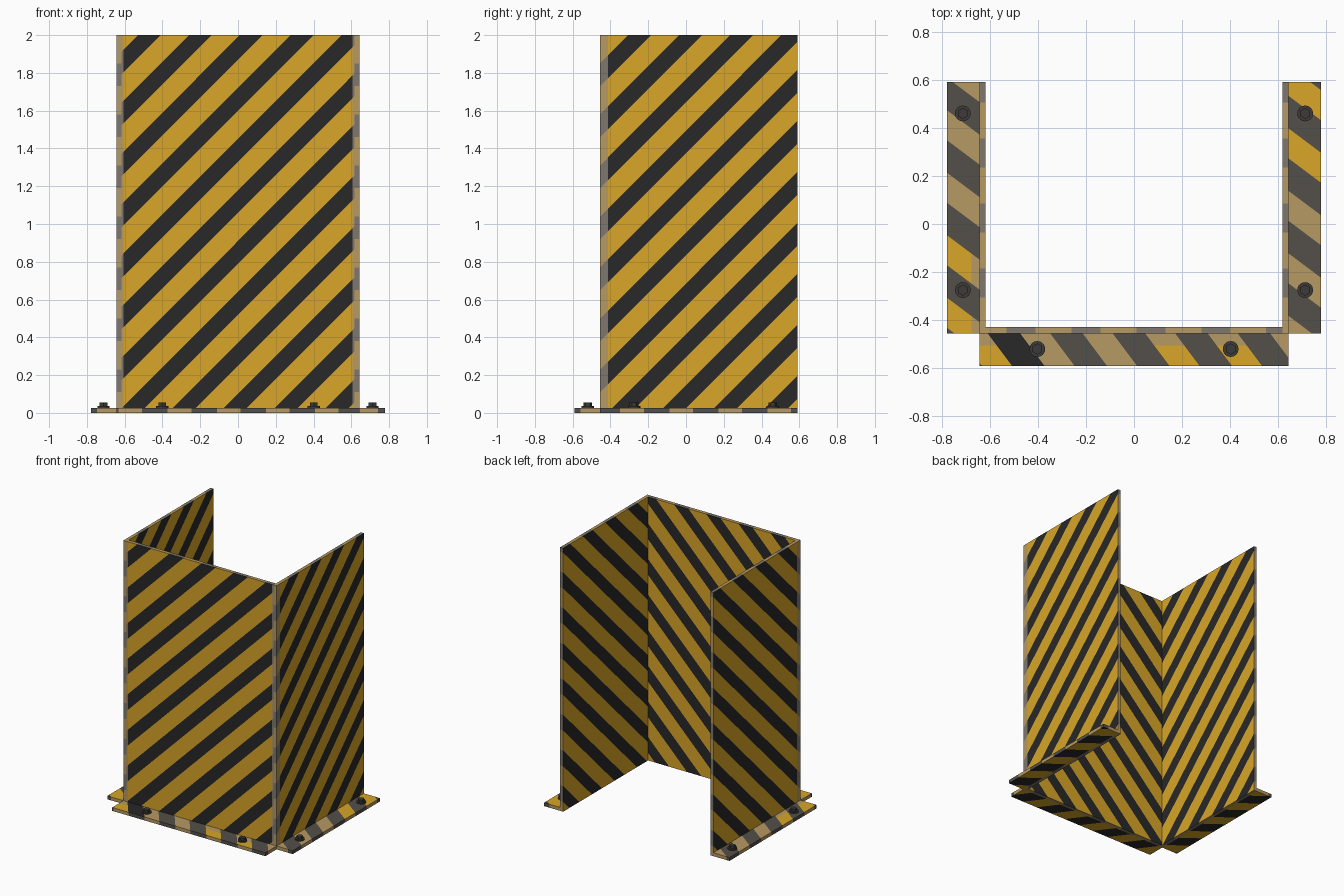
import bpy, bmesh, math
from mathutils import Vector

if "Cube" in bpy.data.objects:
    bpy.data.objects.remove(bpy.data.objects["Cube"])


def mat(name, rgb):
    m = bpy.data.materials.new(name)
    m.diffuse_color = (*rgb, 1)
    m.use_nodes = True
    m.node_tree.nodes["Principled BSDF"].inputs["Base Color"].default_value = m.diffuse_color
    return m


MATS = [mat("hazard_yellow", (0.69, 0.38, 0.021)),
        mat("hazard_black", (0.021, 0.021, 0.021)),
        mat("worn_tan", (0.47, 0.32, 0.125)),
        mat("worn_dark_grey", (0.088, 0.08, 0.068)),
        mat("worn_light_grey", (0.21, 0.185, 0.155))]
YELLOW, BLACK, TAN, DARK, GREY = range(5)
BOLT = mat("bolt_dark", (0.045, 0.043, 0.04))


def striped_box(name, lo, hi, grad, start, period, width, rule, extra=()):
    """Box cut along stripes where grad . p = start + k * period (+ width)."""
    lo, hi, grad = Vector(lo), Vector(hi), Vector(grad)
    bm = bmesh.new()
    bmesh.ops.create_cube(bm, size=1)
    for v in bm.verts:
        v.co = Vector([(a + b) / 2 + c * (b - a) for a, b, c in zip(lo, hi, v.co)])

    def cut(co, no):
        bmesh.ops.bisect_plane(bm, geom=bm.verts[:] + bm.edges[:] + bm.faces[:],
                               dist=1e-6, plane_co=co, plane_no=no)

    for co, no in extra:
        cut(Vector(co), Vector(no))
    vals = [grad.dot(v.co) for v in bm.verts]
    k0 = math.floor((min(vals) - start) / period)
    k1 = math.ceil((max(vals) - start) / period)
    for k in range(k0, k1 + 1):
        for d in (0, width):
            cut(grad * ((start + k * period + d) / grad.length_squared), grad)
    bm.normal_update()
    for f in bm.faces:
        c = f.calc_center_median()
        t = (grad.dot(c) - start) / period
        f.material_index = rule(c, f.normal, t % 1 < width / period, math.floor(t))
    me = bpy.data.meshes.new(name)
    bm.to_mesh(me)
    bm.free()
    for m in MATS:
        me.materials.append(m)
    ob = bpy.data.objects.new(name, me)
    bpy.context.collection.objects.link(ob)
    return ob


# Clean stripes on the panels, worn paint on thin edges and corner strips
def front_rule(c, n, dark, k):
    if abs(n.y) < 0.5 or (n.y < 0 and abs(c.x) > 0.605):
        return GREY if dark else TAN
    return BLACK if dark else YELLOW


def side_rule(c, n, dark, k):
    outer = n.x * c.x > 0
    if abs(n.x) < 0.5 or (outer and c.y < -0.412):
        return GREY if dark else TAN
    return BLACK if dark else YELLOW


# Worn flanges with a few patches of surviving paint
def flange_rule(fresh, patch=lambda c: True, black=()):
    def rule(c, n, dark, k):
        if n.z < -0.5:
            return BLACK if dark else YELLOW
        if dark:
            return BLACK if k in black and n.z > 0.5 else DARK
        return YELLOW if k in fresh and n.z > 0.5 and patch(c) else TAN
    return rule


P, W = 0.27, 0.12

# Upright guard panels
striped_box("front_panel", (-0.618, -0.455, 0), (0.618, -0.428, 2),
            (-1, 0, 1), 1.6, P, W, front_rule,
            [((s * 0.605, 0, 0), (1, 0, 0)) for s in (-1, 1)])
for s, side in ((-1, "left"), (1, "right")):
    a, b = sorted((s * 0.618, s * 0.643))
    striped_box(side + "_panel", (a, -0.455, 0), (b, 0.59, 2),
                (0, -1, 1), 0.965 + 0.41, P, W, side_rule,
                [((0, -0.412, 0), (0, 1, 0))])

# Floor flanges
FP, FW = 0.26, 0.135
striped_box("front_flange", (-0.643, -0.59, 0), (0.643, -0.455, 0.026),
            (1, 0.75, 0), -0.95, FP, FW,
            flange_rule({-1, 2, 3}, lambda c: c.y < -0.505, {0}),
            [((0, -0.505, 0), (0, 1, 0)), ((-0.53, 0, 0), (1, 0, 0))])
striped_box("left_flange", (-0.778, -0.455, 0), (-0.643, 0.59, 0.026),
            (0.75, 1, 0), -0.89, FP, FW,
            flange_rule({-1, 0}, lambda c: c.x < -0.675),
            [((-0.675, 0, 0), (1, 0, 0))])
striped_box("right_flange", (0.643, -0.455, 0), (0.778, 0.59, 0.026),
            (0.75, 1, 0), 0.88, FP, FW, flange_rule({-1, 0}))


# Anchor bolts: washer plus hexagonal head
def bolt(name, x, y):
    bm = bmesh.new()
    for seg, r, z0, z1 in ((16, 0.033, 0.024, 0.036), (6, 0.023, 0.034, 0.054)):
        g = bmesh.ops.create_cone(bm, cap_ends=True, segments=seg, radius1=r,
                                  radius2=r, depth=z1 - z0)
        bmesh.ops.translate(bm, verts=g["verts"], vec=(x, y, (z0 + z1) / 2))
    me = bpy.data.meshes.new(name)
    bm.to_mesh(me)
    bm.free()
    me.materials.append(BOLT)
    bpy.context.collection.objects.link(bpy.data.objects.new(name, me))


for s, side in ((-1, "left"), (1, "right")):
    bolt(side + "_rear_bolt", s * 0.712, 0.46)
    bolt(side + "_middle_bolt", s * 0.712, -0.275)
    bolt(side + "_front_bolt", s * 0.402, -0.52)
